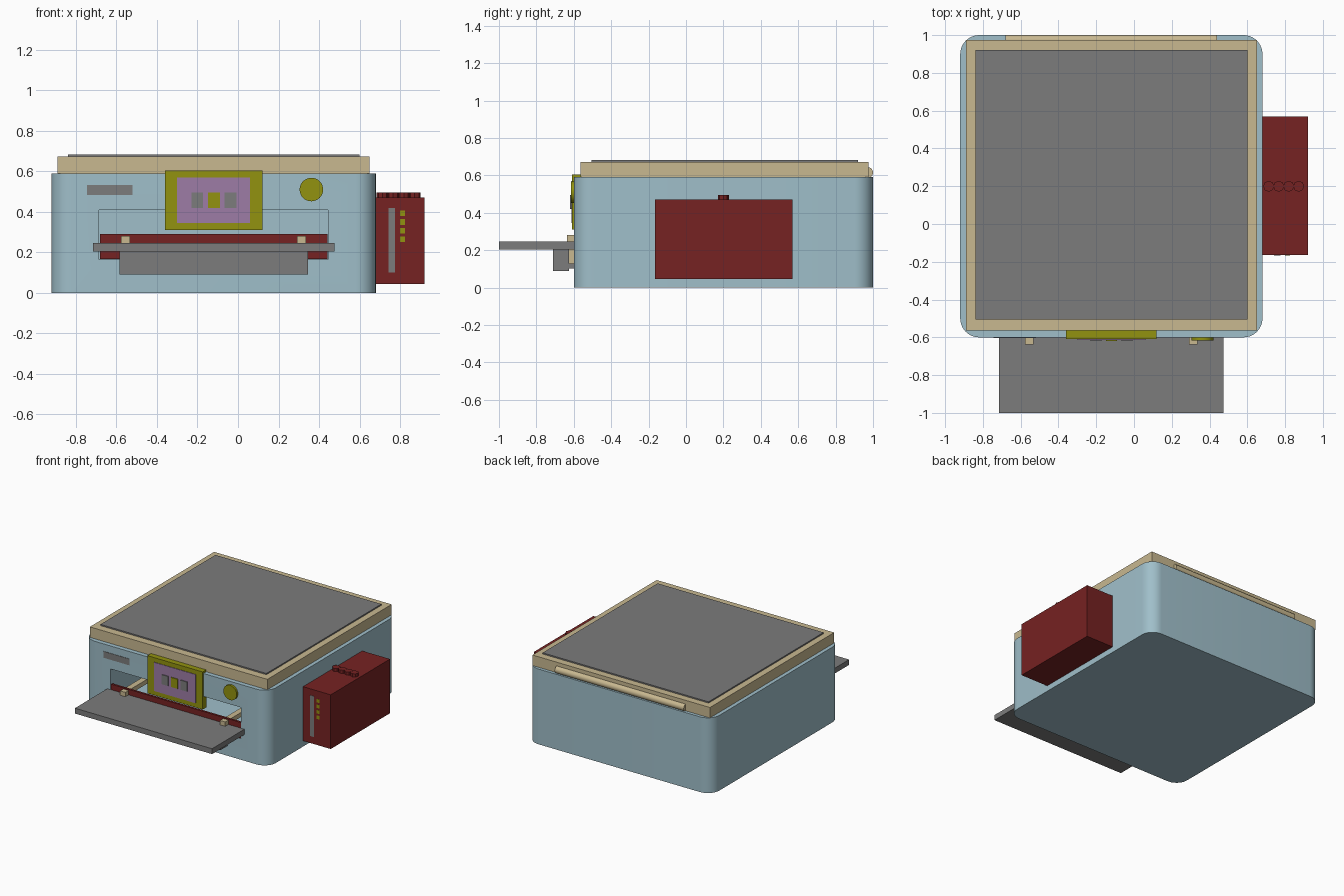
import bpy, bmesh, math
from mathutils import Matrix

if "Cube" in bpy.data.objects:
    bpy.data.objects.remove(bpy.data.objects["Cube"])


def mat(name, r, g, b):
    m = bpy.data.materials.new(name)
    m.diffuse_color = (r, g, b, 1)
    m.use_nodes = True
    m.node_tree.nodes["Principled BSDF"].inputs["Base Color"].default_value = m.diffuse_color
    return m


BLUE = mat("pale blue", 0.35, 0.52, 0.59)
TAN = mat("tan", 0.58, 0.48, 0.28)
GREY = mat("mid grey", 0.20, 0.20, 0.20)
RED = mat("dark red", 0.18, 0.016, 0.016)
OLIVE = mat("olive yellow", 0.29, 0.29, 0.005)
PURPLE = mat("dusty purple", 0.34, 0.20, 0.38)


def finish(name, bm, m):
    bmesh.ops.recalc_face_normals(bm, faces=bm.faces)
    me = bpy.data.meshes.new(name)
    bm.to_mesh(me)
    bm.free()
    ob = bpy.data.objects.new(name, me)
    bpy.context.collection.objects.link(ob)
    me.materials.append(m)
    return ob


def box(name, m, x, y, z, corner=0):
    bm = bmesh.new()
    bmesh.ops.create_cube(bm, size=1)
    for v in bm.verts:
        for i, (lo, hi) in enumerate((x, y, z)):
            v.co[i] = lo if v.co[i] < 0 else hi
    if corner:
        # round only the upright edges
        edges = [e for e in bm.edges
                 if abs(e.verts[0].co.z - e.verts[1].co.z) > 0.01]
        bmesh.ops.bevel(bm, geom=edges, offset=corner, segments=10,
                        profile=0.5, affect='EDGES')
    return finish(name, bm, m)


def rod(name, m, centre, radius, depth, axis, sides=32):
    bm = bmesh.new()
    bmesh.ops.create_cone(bm, cap_ends=True, segments=sides, radius1=radius,
                          radius2=radius, depth=depth)
    turn = {'X': Matrix.Rotation(math.pi / 2, 4, 'Y'),
            'Y': Matrix.Rotation(math.pi / 2, 4, 'X'),
            'Z': Matrix.Identity(4)}[axis]
    bmesh.ops.transform(bm, verts=bm.verts, matrix=Matrix.Translation(centre) @ turn)
    return finish(name, bm, m)


def smooth(ob):
    bpy.ops.object.select_all(action='DESELECT')
    ob.select_set(True)
    bpy.context.view_layer.objects.active = ob
    bpy.ops.object.shade_smooth_by_angle(angle=math.radians(30))


# main body with the paper opening cut into the front
body = box("body", BLUE, (-0.92, 0.68), (-0.6, 1.0), (0, 0.59), corner=0.1)
cutter = box("opening_cutter", BLUE, (-0.685, 0.445), (-0.8, -0.1), (0.165, 0.41))
cutter.hide_render = True
cutter.hide_viewport = True
cut = body.modifiers.new("opening", 'BOOLEAN')
cut.operation = 'DIFFERENCE'
cut.solver = 'EXACT'
cut.object = cutter
smooth(body)

# lid, its top plate and the hinge at the back
box("lid", TAN, (-0.89, 0.65), (-0.565, 0.975), (0.59, 0.672))
box("lid_top_plate", GREY, (-0.84, 0.60), (-0.505, 0.92), (0.67, 0.682))
smooth(rod("hinge", TAN, (-0.12, 0.972, 0.615), 0.028, 1.12, 'X'))

# control panel, screen and buttons
box("control_panel", OLIVE, (-0.36, 0.12), (-0.609, -0.56), (0.31, 0.605))
box("screen", PURPLE, (-0.30, 0.06), (-0.613, -0.60), (0.345, 0.57))
for i, m in enumerate((GREY, OLIVE, GREY)):
    x = -0.23 + i * 0.082
    box(f"button_{i + 1}", m, (x, x + 0.058), (-0.620, -0.61), (0.42, 0.495))
smooth(rod("power_button", OLIVE, (0.362, -0.605, 0.51), 0.058, 0.022, 'Y'))
box("name_plate", GREY, (-0.745, -0.52), (-0.603, -0.59), (0.483, 0.533))

# output tray with its inner flap, guide rods and lower support
box("output_flap", RED, (-0.682, 0.442), (-0.597, -0.58), (0.167, 0.29))
box("output_tray", GREY, (-0.715, 0.475), (-1.0, -0.598), (0.205, 0.247))
box("tray_support", GREY, (-0.585, 0.345), (-0.71, -0.625), (0.09, 0.207))
box("support_strip", GREY, (-0.585, 0.345), (-0.626, -0.595), (0.103, 0.13))
for side, x in (("left", -0.577), ("right", 0.29)):
    box(f"{side}_guide_rod", TAN, (x, x + 0.045), (-0.637, -0.1), (0.246, 0.281))
    box(f"{side}_bracket", TAN, (x, x + 0.045), (-0.626, -0.58), (0.13, 0.206))

# side tank with filler caps, level window and level marks
box("tank", RED, (0.675, 0.92), (-0.165, 0.57), (0.045, 0.47))
for i in range(4):
    rod(f"filler_cap_{i + 1}", RED, (0.713 + i * 0.053, 0.2, 0.48), 0.029, 0.03,
        'Z', sides=8)
box("level_window", GREY, (0.742, 0.775), (-0.1665, -0.16), (0.10, 0.42))
for i in range(4):
    z = 0.25 + i * 0.043
    box(f"level_mark_{i + 1}", OLIVE, (0.80, 0.825), (-0.1665, -0.16), (z, z + 0.028))
